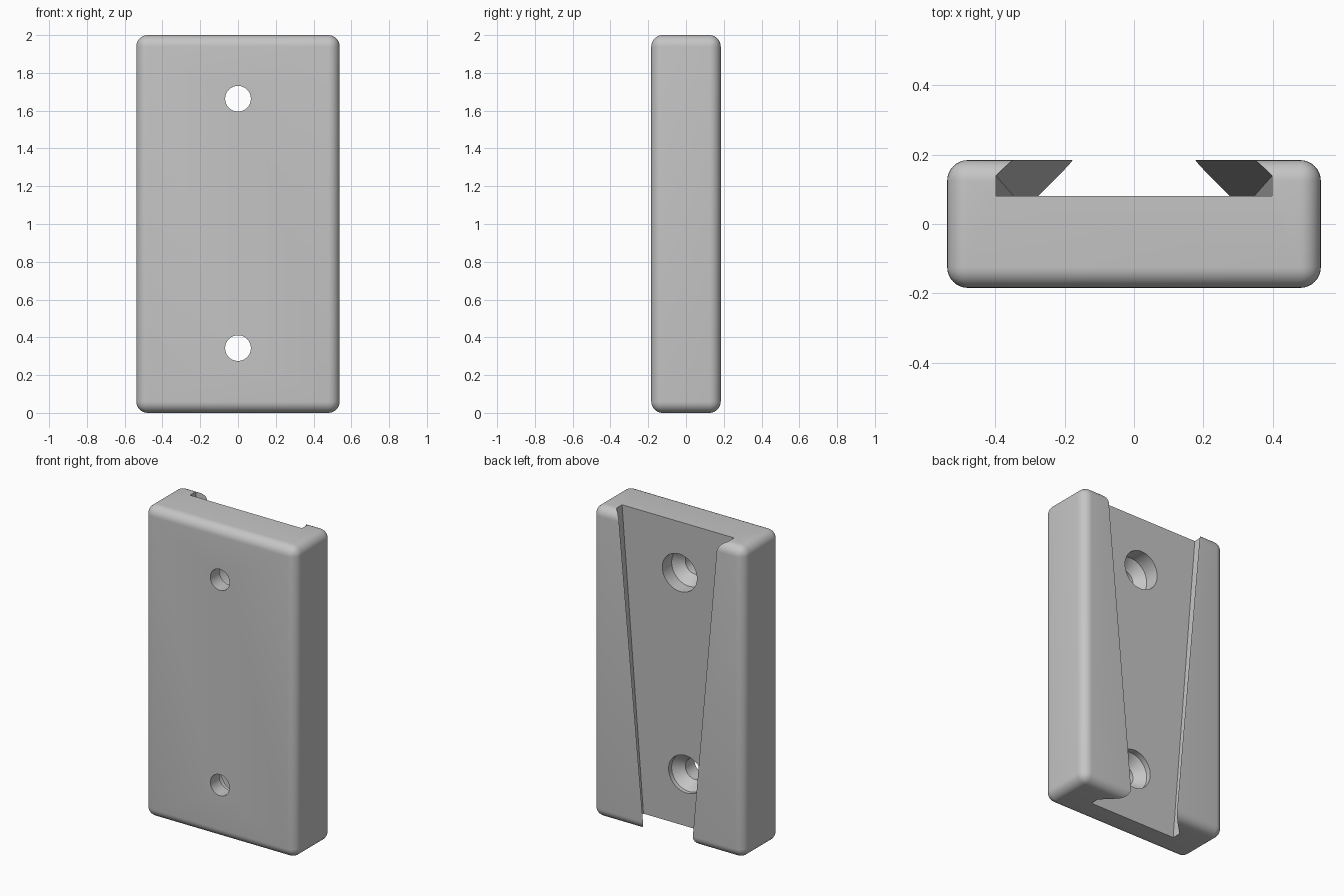
import bpy
import bmesh
import math

cube = bpy.data.objects.get("Cube")
if cube:
    bpy.data.objects.remove(cube, do_unlink=True)

grey = bpy.data.materials.new("plain grey")
grey.use_nodes = True
grey.diffuse_color = (0.56, 0.56, 0.56, 1)
grey.node_tree.nodes["Principled BSDF"].inputs["Base Color"].default_value = grey.diffuse_color


def loft(name, rings):
    """Closed solid through a list of matching rings, capped at both ends."""
    bm = bmesh.new()
    loops = [[bm.verts.new(p) for p in ring] for ring in rings]
    n = len(loops[0])
    for a, b in zip(loops, loops[1:]):
        for i in range(n):
            j = (i + 1) % n
            bm.faces.new((a[i], a[j], b[j], b[i]))
    bm.faces.new(loops[0])
    bm.faces.new(loops[-1])
    bmesh.ops.recalc_face_normals(bm, faces=bm.faces)
    mesh = bpy.data.meshes.new(name)
    bm.to_mesh(mesh)
    bm.free()
    mesh.materials.append(grey)
    obj = bpy.data.objects.new(name, mesh)
    bpy.context.collection.objects.link(obj)
    return obj


def slot_ring(z):
    """Dovetail section, narrower and deeper toward the bottom."""
    t = z / 2
    half = 0.313 + 0.085 * t
    floor = -0.015 + 0.096 * t
    wall = floor + 0.058
    lip = 0.25
    side = [(half, floor), (half, wall), (half - (lip - wall), lip)]
    section = side + [(-x, y) for x, y in reversed(side)]
    return [(x, y, z) for x, y in section]


def circle(radius, y, z, n=64):
    angles = [2 * math.pi * i / n for i in range(n)]
    return [(radius * math.cos(a), y, z + radius * math.sin(a)) for a in angles]


def box_ring(z):
    return [(x, y, z) for x, y in ((-0.538, -0.184), (0.538, -0.184),
                                   (0.538, 0.184), (-0.538, 0.184))]


# Rounded block
plate = loft("mounting_plate", [box_ring(0), box_ring(2)])
bevel = plate.modifiers.new("rounded edges", "BEVEL")
bevel.width = 0.06
bevel.segments = 8

# Tapered dovetail slot and the two countersunk screw holes
cutters = [loft("slot_cutter", [slot_ring(-0.1), slot_ring(2.1)])]
for label, z in (("lower", 0.343), ("upper", 1.663)):
    profile = [(0.068, -0.3), (0.068, -0.09), (0.123, -0.03), (0.123, 0.15)]
    cutters.append(loft(label + "_hole_cutter", [circle(r, y, z) for r, y in profile]))

for cutter in cutters:
    cutter.hide_render = True
    cut = plate.modifiers.new(cutter.name, "BOOLEAN")
    cut.operation = "DIFFERENCE"
    cut.solver = "EXACT"
    cut.object = cutter

# Bake the cuts, then remove the cutters
bpy.context.view_layer.update()
baked = bpy.data.meshes.new_from_object(
    plate.evaluated_get(bpy.context.evaluated_depsgraph_get()))
plate.modifiers.clear()
plate.data = baked
for cutter in cutters:
    bpy.data.objects.remove(cutter, do_unlink=True)

bpy.ops.object.select_all(action="DESELECT")
plate.select_set(True)
bpy.context.view_layer.objects.active = plate
bpy.ops.object.shade_smooth_by_angle(angle=math.radians(30))
